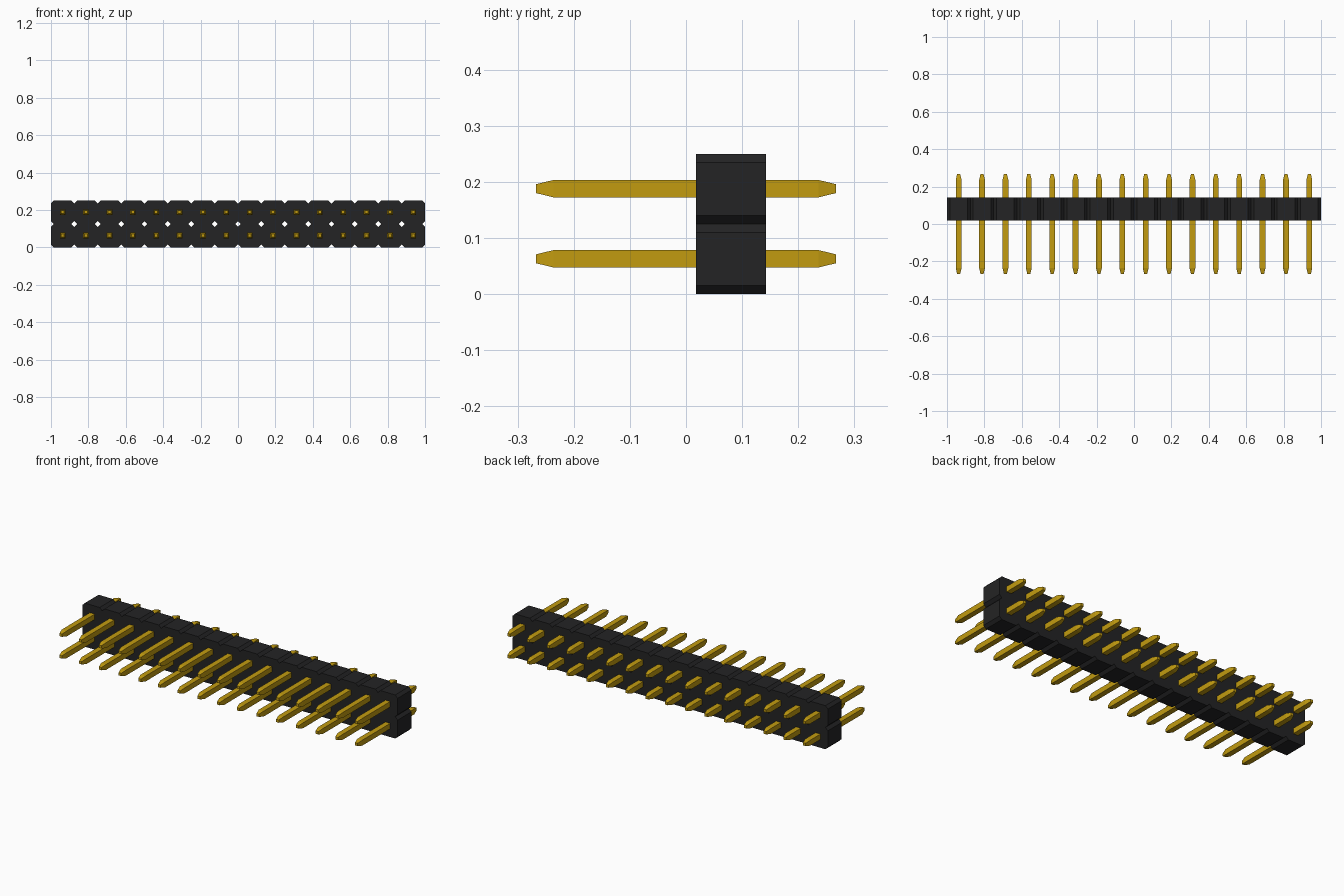
import bpy
import bmesh

cube = bpy.data.objects.get("Cube")
if cube:
    bpy.data.objects.remove(cube, do_unlink=True)

COLUMNS, ROWS, PITCH = 16, 2, 0.125
CHAMFER = 0.0155
BODY_FRONT, BODY_BACK = 0.018, 0.143


def make_material(name, color, metallic=0.0):
    mat = bpy.data.materials.new(name)
    mat.use_nodes = True
    mat.diffuse_color = color
    mat.node_tree.nodes["Principled BSDF"].inputs["Base Color"].default_value = color
    return mat


def finish(bm, name, mat):
    bmesh.ops.recalc_face_normals(bm, faces=bm.faces[:])
    mesh = bpy.data.meshes.new(name)
    bm.to_mesh(mesh)
    bm.free()
    mesh.materials.append(mat)
    return mesh


def add_object(name, mesh, location=(0, 0, 0)):
    obj = bpy.data.objects.new(name, mesh)
    obj.location = location
    bpy.context.collection.objects.link(obj)
    return obj


black = make_material("black plastic", (0.0175, 0.0175, 0.018, 1))
gold = make_material("gold metal", (0.54, 0.33, 0.005, 1))

# Centres of all cells, seen from the front
centres = [((c - (COLUMNS - 1) / 2) * PITCH, (r + 0.5) * PITCH)
           for r in range(ROWS) for c in range(COLUMNS)]

# Housing: chamfered square cells joined side by side, then extruded to depth
h = PITCH / 2
k = h - CHAMFER
octagon = [(h, -k), (h, k), (k, h), (-k, h), (-h, k), (-h, -k), (-k, -h), (k, -h)]
bm = bmesh.new()
for cx, cz in centres:
    bm.faces.new([bm.verts.new((cx + x, BODY_FRONT, cz + z)) for x, z in octagon])
bmesh.ops.remove_doubles(bm, verts=bm.verts[:], dist=0.0005)
extruded = bmesh.ops.extrude_face_region(bm, geom=bm.faces[:], use_keep_orig=True)
back_verts = [g for g in extruded["geom"] if isinstance(g, bmesh.types.BMVert)]
bmesh.ops.translate(bm, verts=back_verts, vec=(0, BODY_BACK - BODY_FRONT, 0))
add_object("housing", finish(bm, "housing", black))

# Pin: square bar with tapered tips, as (y, half width) sections
sections = [(-0.267, 0.008), (-0.236, 0.0155), (0.236, 0.0155), (0.267, 0.008)]
bm = bmesh.new()
rings = [[bm.verts.new((sx * w, y, sz * w))
          for sx, sz in ((1, 1), (-1, 1), (-1, -1), (1, -1))] for y, w in sections]
for a, b in zip(rings, rings[1:]):
    for i in range(4):
        j = (i + 1) % 4
        bm.faces.new((a[i], a[j], b[j], b[i]))
bm.faces.new(rings[0])
bm.faces.new(rings[-1])
pin_mesh = finish(bm, "pin", gold)

# One pin through every cell
for n, (cx, cz) in enumerate(centres):
    row = "lower" if n < COLUMNS else "upper"
    add_object(f"{row}_pin_{n % COLUMNS + 1}", pin_mesh, (cx, 0, cz + 0.0005))
